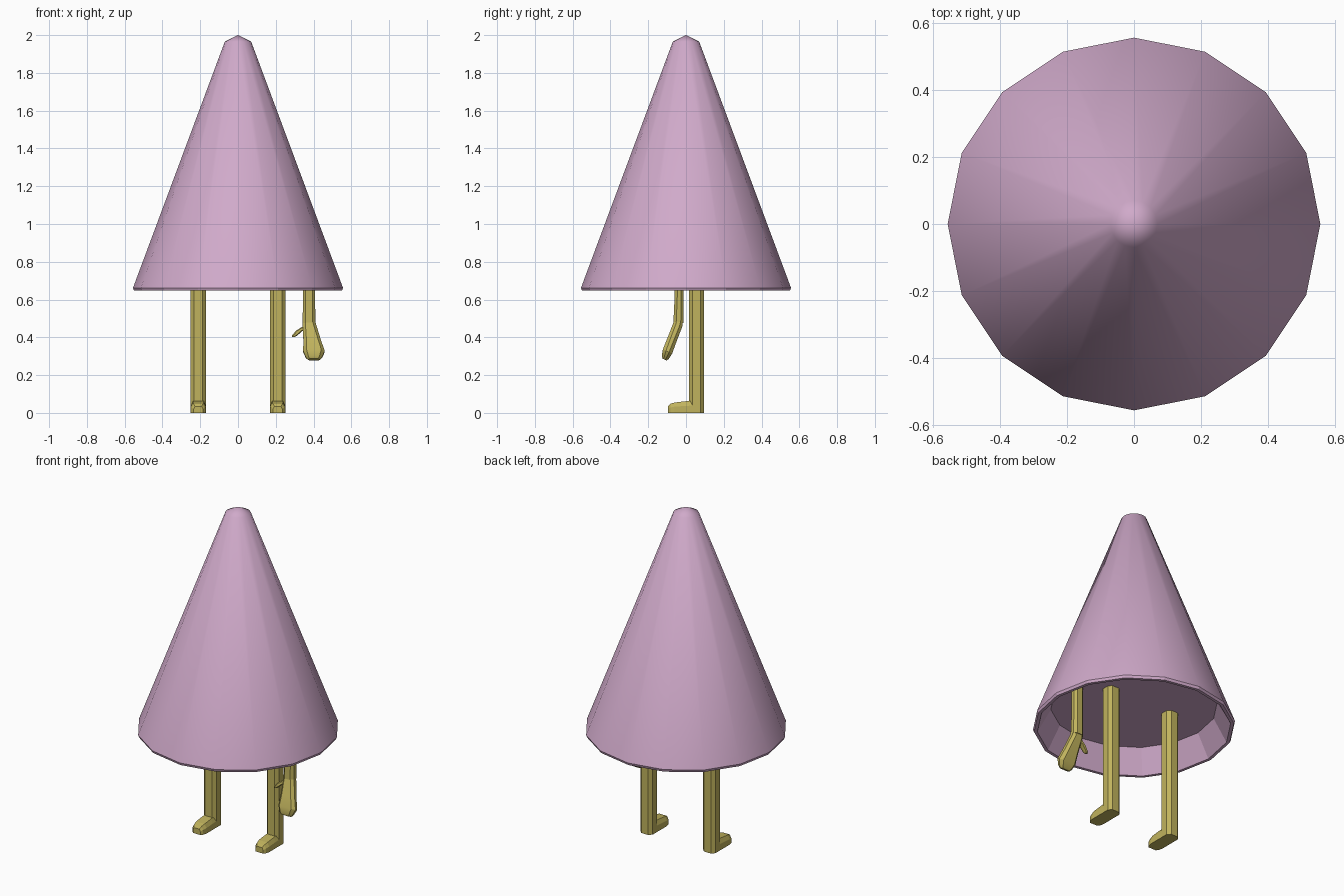
import bpy, bmesh, math
from mathutils import Vector

if "Cube" in bpy.data.objects:
    bpy.data.objects.remove(bpy.data.objects["Cube"])


def material(name, rgb):
    m = bpy.data.materials.new(name)
    m.diffuse_color = (*rgb, 1)
    m.use_nodes = True
    m.node_tree.nodes["Principled BSDF"].inputs["Base Color"].default_value = m.diffuse_color
    return m


PINK = material("dusty_pink", (0.63, 0.40, 0.59))
YELLOW = material("mustard", (0.53, 0.45, 0.11))


def finish(bm, name, mat, smooth_angle=None):
    bmesh.ops.recalc_face_normals(bm, faces=bm.faces)
    mesh = bpy.data.meshes.new(name)
    bm.to_mesh(mesh)
    bm.free()
    mesh.materials.append(mat)
    ob = bpy.data.objects.new(name, mesh)
    bpy.context.collection.objects.link(ob)
    if smooth_angle:
        bpy.context.view_layer.objects.active = ob
        ob.select_set(True)
        bpy.ops.object.shade_smooth_by_angle(angle=math.radians(smooth_angle))
        ob.select_set(False)
    return ob


def octagon(w, d, cut):
    """Rectangle w by d with its corners cut off."""
    a, b = w / 2, d / 2
    return [(a, -b + cut), (a, b - cut), (a - cut, b), (-a + cut, b),
            (-a, b - cut), (-a, -b + cut), (-a + cut, -b), (a - cut, -b)]


def loft(name, sections, smooth_angle=None):
    """Sections: (centre, width, depth, corner cut, tilt about x)."""
    bm = bmesh.new()
    rings = []
    for c, w, d, cut, tilt in sections:
        rings.append([bm.verts.new(Vector(c) + Vector((x, y * math.cos(tilt), y * math.sin(tilt))))
                      for x, y in octagon(w, d, cut)])
    for r, s in zip(rings, rings[1:]):
        for i in range(8):
            j = (i + 1) % 8
            bm.faces.new((r[i], r[j], s[j], s[i]))
    bm.faces.new(rings[0])
    bm.faces.new(rings[-1])
    return finish(bm, name, YELLOW, smooth_angle)


# Cone body: 16-sided shell with a rounded tip and a recessed underside
SIDES = 16
profile = [(0.07, 1.965), (0.556, 0.662), (0.55, 0.647), (0.532, 0.647), (0.458, 0.785)]
bm = bmesh.new()
rings = [[bm.verts.new((r * math.cos(math.tau * i / SIDES), r * math.sin(math.tau * i / SIDES), z))
          for i in range(SIDES)] for r, z in profile]
tip = bm.verts.new((0, 0, 2.0))
for i in range(SIDES):
    j = (i + 1) % SIDES
    bm.faces.new((tip, rings[0][i], rings[0][j])).smooth = True
    for k in range(len(rings) - 1):
        f = bm.faces.new((rings[k][i], rings[k + 1][i], rings[k + 1][j], rings[k][j]))
        f.smooth = k == 0
bm.faces.new(rings[-1])
finish(bm, "cone_body", PINK)

# Legs and feet, one pair per side
for side, x in (("left", -0.21), ("right", 0.21)):
    loft(side + "_leg", [((x, 0.056, z), 0.082, 0.078, 0.018, 0) for z in (0.0, 0.79)])

    # Foot: side outline widened across x, with narrowed toe
    outline = [(0.06, 0.066, 0.040), (0.0, 0.062, 0.041), (-0.06, 0.055, 0.041),
               (-0.083, 0.048, 0.035), (-0.095, 0.034, 0.025)]
    bm = bmesh.new()
    rows = [[bm.verts.new(p) for p in ((x - h, y, 0), (x - h, y, z * 0.6), (x - h * 0.7, y, z),
                                       (x + h * 0.7, y, z), (x + h, y, z * 0.6), (x + h, y, 0))]
            for y, z, h in outline]
    for r, s in zip(rows, rows[1:]):
        for i in range(6):
            j = (i + 1) % 6
            bm.faces.new((r[i], r[j], s[j], s[i]))
    bm.faces.new(rows[0])
    bm.faces.new(rows[-1])
    finish(bm, side + "_foot", YELLOW)

# Single hanging arm
loft("arm", [((0.376, -0.036, 0.79), 0.064, 0.046, 0.014, 0),
             ((0.376, -0.036, 0.62), 0.064, 0.048, 0.014, 0),
             ((0.376, -0.040, 0.475), 0.068, 0.054, 0.015, 0)], 30)

# Hand: mitten that swells and bends forward
loft("hand", [((0.376, -0.038, 0.495), 0.062, 0.044, 0.014, -0.1),
              ((0.378, -0.044, 0.465), 0.072, 0.052, 0.015, -0.2),
              ((0.392, -0.075, 0.385), 0.092, 0.052, 0.016, -0.4),
              ((0.402, -0.098, 0.325), 0.114, 0.054, 0.018, -0.4),
              ((0.402, -0.110, 0.293), 0.086, 0.040, 0.014, -0.4),
              ((0.402, -0.113, 0.282), 0.062, 0.024, 0.008, -0.4)], 30)

# Thumb
loft("thumb", [((0.362, -0.046, 0.455), 0.046, 0.032, 0.008, 0),
               ((0.325, -0.053, 0.435), 0.036, 0.030, 0.008, 0),
               ((0.300, -0.058, 0.410), 0.028, 0.024, 0.007, 0),
               ((0.293, -0.060, 0.402), 0.016, 0.014, 0.004, 0)], 30)
